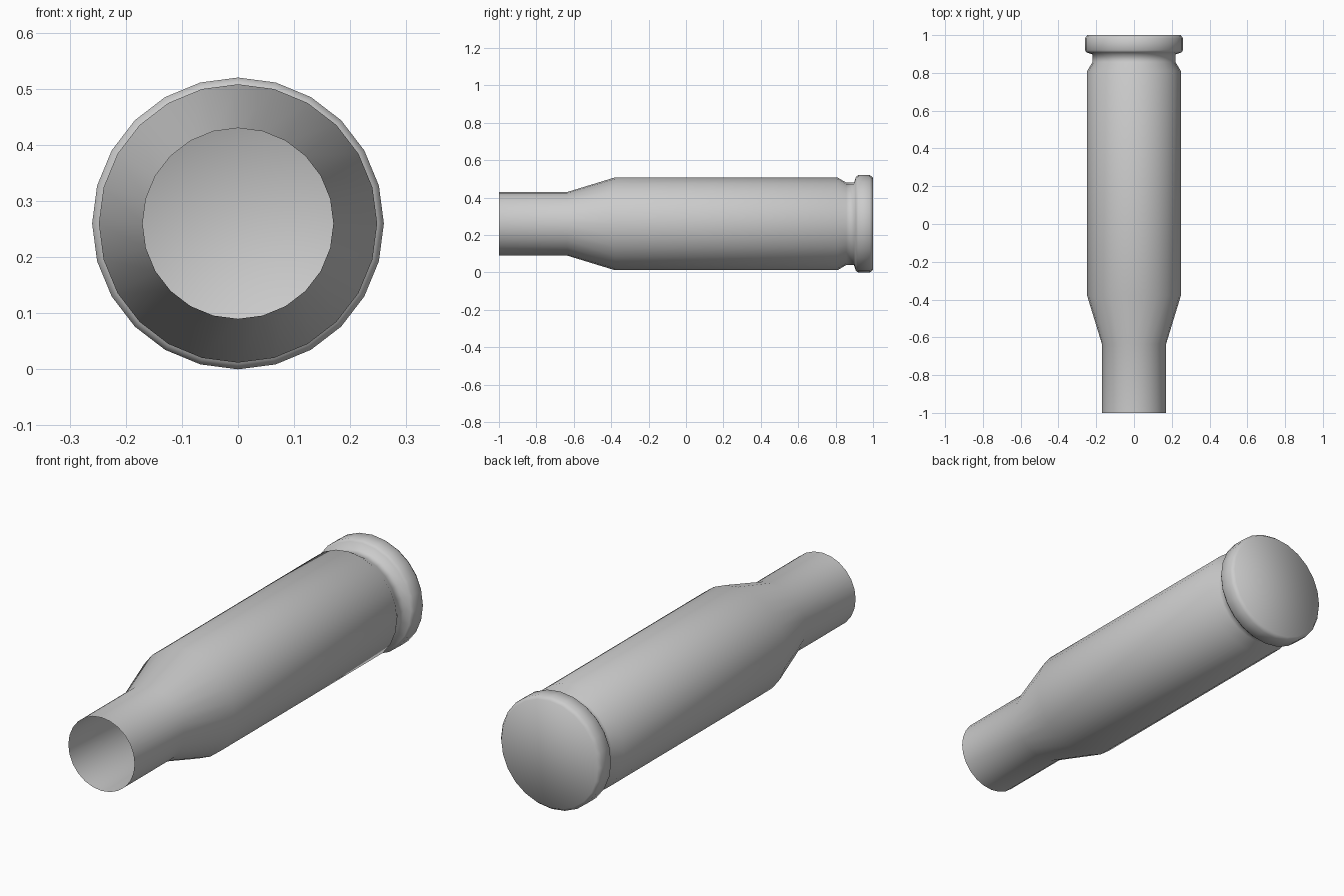
import bpy, bmesh
from math import sin, cos, tau

if "Cube" in bpy.data.objects:
    bpy.data.objects.remove(bpy.data.objects["Cube"])

SIDES = 24
CENTRE_Z = 0.26

# Casing profile as (y, radius), from open mouth to rim
PROFILE = [
    (-1.0, 0.17), (-0.635, 0.17),                   # neck
    (-0.38, 0.248), (0.81, 0.248),                  # shoulder and body
    (0.857, 0.22), (0.898, 0.22),                   # extractor groove
    (0.908, 0.25), (0.92, 0.26),                    # rim front
    (0.983, 0.26), (1.0, 0.247),                    # rim back bevel
]

bm = bmesh.new()
rings = [[bm.verts.new((r * sin(tau * i / SIDES), y, CENTRE_Z + r * cos(tau * i / SIDES)))
          for i in range(SIDES)] for y, r in PROFILE]

# Thin wall, open at the mouth
for a, b in zip(rings, rings[1:]):
    for i in range(SIDES):
        j = (i + 1) % SIDES
        bm.faces.new((a[i], b[i], b[j], a[j]))

# Closed base
base = bm.faces.new(rings[-1])
base.normal_update()
if base.normal.y < 0:
    base.normal_flip()
bmesh.ops.recalc_face_normals(bm, faces=bm.faces)
base.normal_update()
if base.normal.y < 0:
    bmesh.ops.reverse_faces(bm, faces=bm.faces)

# Smooth shading all over
for f in bm.faces:
    f.smooth = True

mesh = bpy.data.meshes.new("casing")
bm.to_mesh(mesh)
bm.free()
casing = bpy.data.objects.new("casing", mesh)
bpy.context.collection.objects.link(casing)
